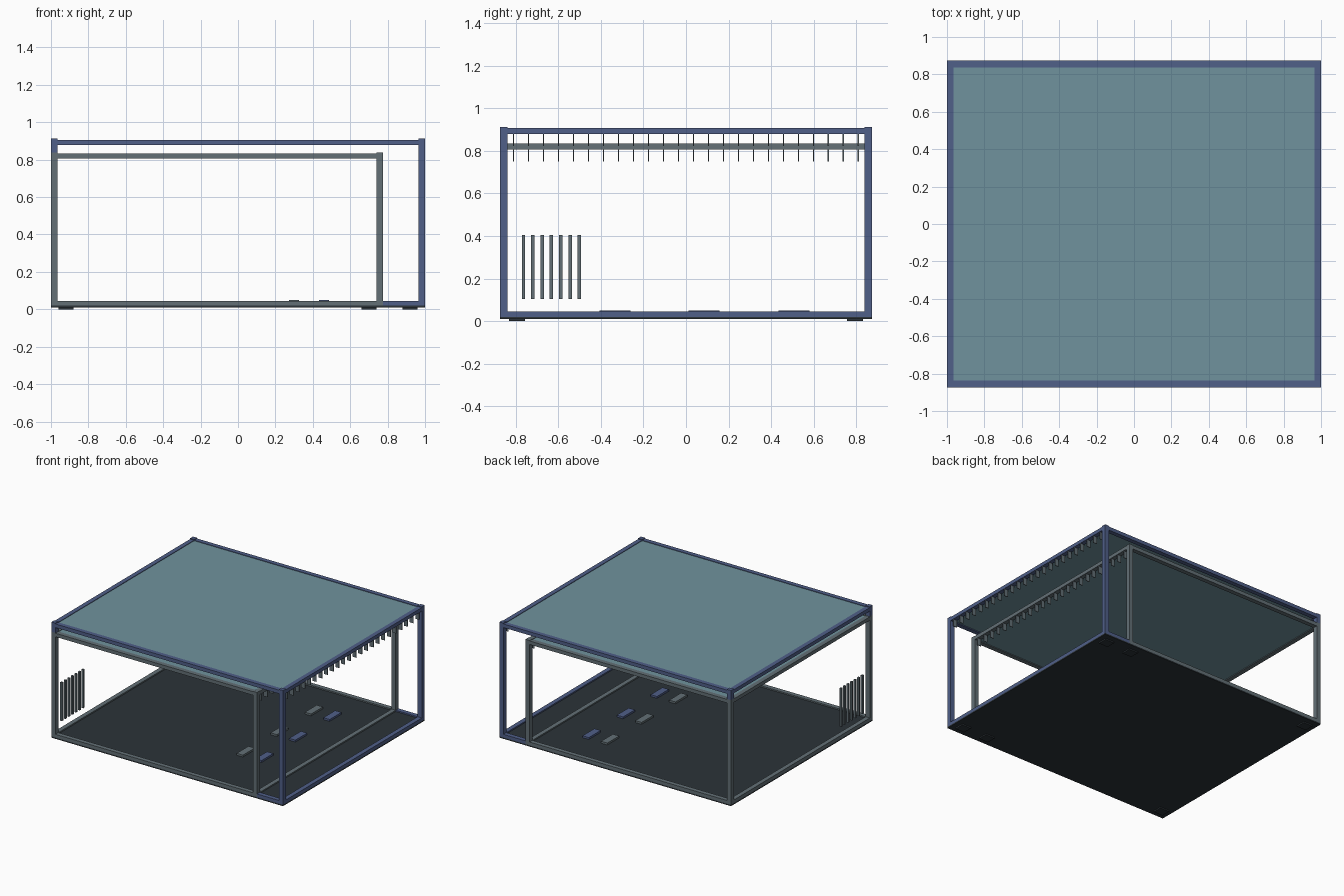
import bpy

cube = bpy.data.objects.get("Cube")
if cube:
    bpy.data.objects.remove(cube, do_unlink=True)


def material(name, r, g, b):
    m = bpy.data.materials.new(name)
    m.use_nodes = True
    m.diffuse_color = (r, g, b, 1)
    m.node_tree.nodes["Principled BSDF"].inputs["Base Color"].default_value = (r, g, b, 1)
    return m


BLUE = material("blue steel", 0.08, 0.115, 0.25)
GREY = material("grey steel", 0.125, 0.16, 0.18)
TEAL = material("teal panel", 0.16, 0.29, 0.34)
DARK = material("dark floor", 0.025, 0.033, 0.04)


def box(name, x, y, z, mat):
    """Box spanning the (low, high) pairs x, y and z."""
    bpy.ops.mesh.primitive_cube_add(size=1)
    ob = bpy.context.object
    ob.name = name
    ob.location = [sum(s) / 2 for s in (x, y, z)]
    ob.scale = [s[1] - s[0] for s in (x, y, z)]
    bpy.ops.object.transform_apply(location=True, rotation=False, scale=True)
    ob.data.materials.append(mat)
    return ob


L, R = -1.0, 1.0      # outer frame ends
INNER = 0.775         # right end of inner frame
D = 0.873             # half depth
T = 0.035             # bar thickness
BASE = 0.02           # underside of frames
BAR = 0.028           # beam height
INNER_TOP, OUTER_TOP = 0.837, 0.912

# Floor slab and interior deck
box("floor_slab", (L, R), (-D, D), (0.01, BASE), DARK)
box("floor_deck", (L + T, R - T), (T - D, D - T), (BASE, 0.035), DARK)

for side, s in (("front", -1), ("back", 1)):
    y = sorted((s * D, s * (D - T)))
    # Posts
    box(side + "_outer_post", (R - T, R), y, (BASE, OUTER_TOP), BLUE)
    box(side + "_outer_post_top", (L, L + T), y, (INNER_TOP, OUTER_TOP), BLUE)
    box(side + "_inner_post", (INNER - T, INNER), y, (BASE, INNER_TOP), GREY)
    box(side + "_shared_post", (L, L + T), y, (BASE, INNER_TOP), GREY)
    # Long beams
    box(side + "_roof_beam", (L + T, R - T), y, (0.878, 0.878 + BAR), BLUE)
    box(side + "_inner_beam", (L + T, INNER - T), y, (0.806, 0.806 + BAR), GREY)
    box(side + "_inner_sill", (L + T, INNER - T), y, (BASE, 0.045), GREY)
    box(side + "_outer_sill", (INNER, R - T), y, (BASE, 0.045), BLUE)
    # Feet
    for x in (-0.92, 0.7, 0.92):
        box(side + "_foot", (x - 0.04, x + 0.04),
            (s * 0.793 - 0.037, s * 0.793 + 0.037), (0, 0.01), DARK)

# Cross beams running front to back
across = (T - D, D - T)
for name, x in (("left", L), ("right", R - T)):
    box(name + "_roof_beam", (x, x + T), across, (0.878, 0.878 + BAR), BLUE)
for name, x in (("left", L), ("right", INNER - T)):
    box(name + "_inner_beam", (x, x + T), across, (0.806, 0.806 + BAR), GREY)
    box(name + "_inner_sill", (x, x + T), across, (BASE, 0.045), GREY)
box("right_outer_sill", (R - T, R), across, (BASE, 0.045), BLUE)

# Roof panels
box("outer_roof_panel", (L + T, R - T), across, (0.885, 0.902), TEAL)
box("inner_roof_panel", (L + T, INNER - T), across, (0.812, 0.83), TEAL)

# Hanging fins under both right-hand beams
for name, x, top in (("outer_fin", R - T / 2, 0.878), ("inner_fin", INNER - T / 2, 0.806)):
    fin = box(name, (x - 0.016, x + 0.016), (-0.813, -0.808), (top - 0.056, top), GREY)
    row = fin.modifiers.new("row", "ARRAY")
    row.count = 24
    row.use_relative_offset = False
    row.use_constant_offset = True
    row.constant_offset_displace = (0, 0.0704, 0)

# Vertical bar grille on the left side
for i in range(7):
    y = -0.763 + i * 0.0438
    box("grille_bar", (L + 0.005, L + 0.02), (y - 0.008, y + 0.008), (0.105, 0.405), GREY)

# Floor plates, in pairs
for y in (-0.333, 0.085, 0.507):
    for name, x, mat in (("grey_plate", 0.3, GREY), ("blue_plate", 0.46, BLUE)):
        box(name, (x - 0.027, x + 0.027), (y - 0.073, y + 0.073), (0.035, 0.05), mat)
